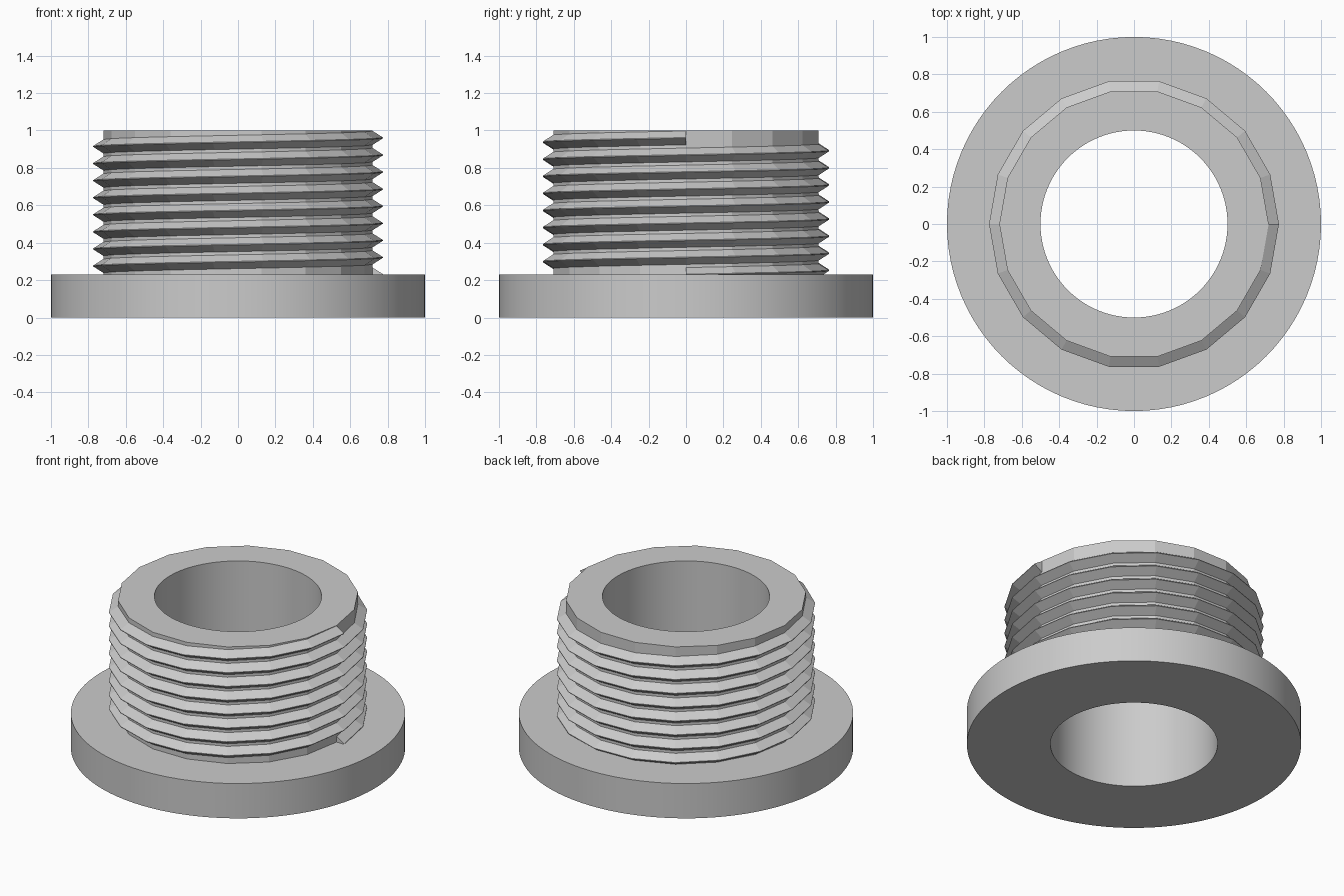
import bpy, bmesh, math
from math import pi, sin, cos

if "Cube" in bpy.data.objects:
    bpy.data.objects.remove(bpy.data.objects["Cube"])

BORE_R, FLANGE_R, NECK_R, CREST_R = 0.5, 1.0, 0.72, 0.775
FLANGE_H, TOP = 0.23, 1.0
ROUND, FACETS = 96, 18          # smooth circles / faceted neck
PITCH, TURNS, HALF = 0.0913, 8, 0.037

grey = bpy.data.materials.new("light grey")
grey.diffuse_color = (0.6, 0.6, 0.6, 1)
grey.use_nodes = True
grey.node_tree.nodes["Principled BSDF"].inputs["Base Color"].default_value = grey.diffuse_color


def loop(bm, r, z, n):
    vs = [bm.verts.new((r * cos(2 * pi * i / n), r * sin(2 * pi * i / n), z)) for i in range(n)]
    return vs, [bm.edges.new((vs[i], vs[(i + 1) % n])) for i in range(n)]


def wall(bm, a, b, smooth):
    n = len(a[0])
    for i in range(n):
        j = (i + 1) % n
        f = bm.faces.new((a[0][i], a[0][j], b[0][j], b[0][i]))
        f.smooth = smooth


def finish(bm, name):
    bmesh.ops.recalc_face_normals(bm, faces=bm.faces)
    mesh = bpy.data.meshes.new(name)
    bm.to_mesh(mesh)
    bm.free()
    mesh.materials.append(grey)
    ob = bpy.data.objects.new(name, mesh)
    bpy.context.collection.objects.link(ob)
    return ob


# Flanged body: round flange and bore, 18-sided neck
bm = bmesh.new()
bore_low = loop(bm, BORE_R, 0, ROUND)
rim_low = loop(bm, FLANGE_R, 0, ROUND)
rim_high = loop(bm, FLANGE_R, FLANGE_H, ROUND)
neck_low = loop(bm, NECK_R, FLANGE_H, FACETS)
neck_high = loop(bm, NECK_R, TOP, FACETS)
bore_high = loop(bm, BORE_R, TOP, ROUND)
wall(bm, bore_low, rim_low, False)
wall(bm, rim_low, rim_high, True)
wall(bm, neck_low, neck_high, False)
wall(bm, bore_low, bore_high, True)
for a, b in ((rim_high, neck_low), (neck_high, bore_high)):
    bmesh.ops.triangle_fill(bm, edges=a[1] + b[1], use_beauty=True)
for e in bm.edges:              # keep rims crisp
    if len(e.link_faces) == 2 and e.calc_face_angle(0) > 0.5:
        e.smooth = False
finish(bm, "flanged_body")

# Screw thread: V profile swept up a right-hand helix, root sunk into the neck
bm = bmesh.new()
profile = [(NECK_R - 0.02, -HALF), (NECK_R, -HALF), (CREST_R, -0.002),
           (CREST_R, 0.002), (NECK_R, HALF), (NECK_R - 0.02, HALF)]
rows = []
for s in range(TURNS * FACETS + 1):
    a = 2 * pi * s / FACETS
    z = FLANGE_H + PITCH * s / FACETS
    rows.append([bm.verts.new((r * cos(a), r * sin(a), z + h)) for r, h in profile])
n = len(profile)
for p, q in zip(rows, rows[1:]):
    for i in range(n):
        j = (i + 1) % n
        bm.faces.new((p[i], q[i], q[j], p[j]))
bm.faces.new(rows[0])
bm.faces.new(rows[-1])
finish(bm, "screw_thread")
